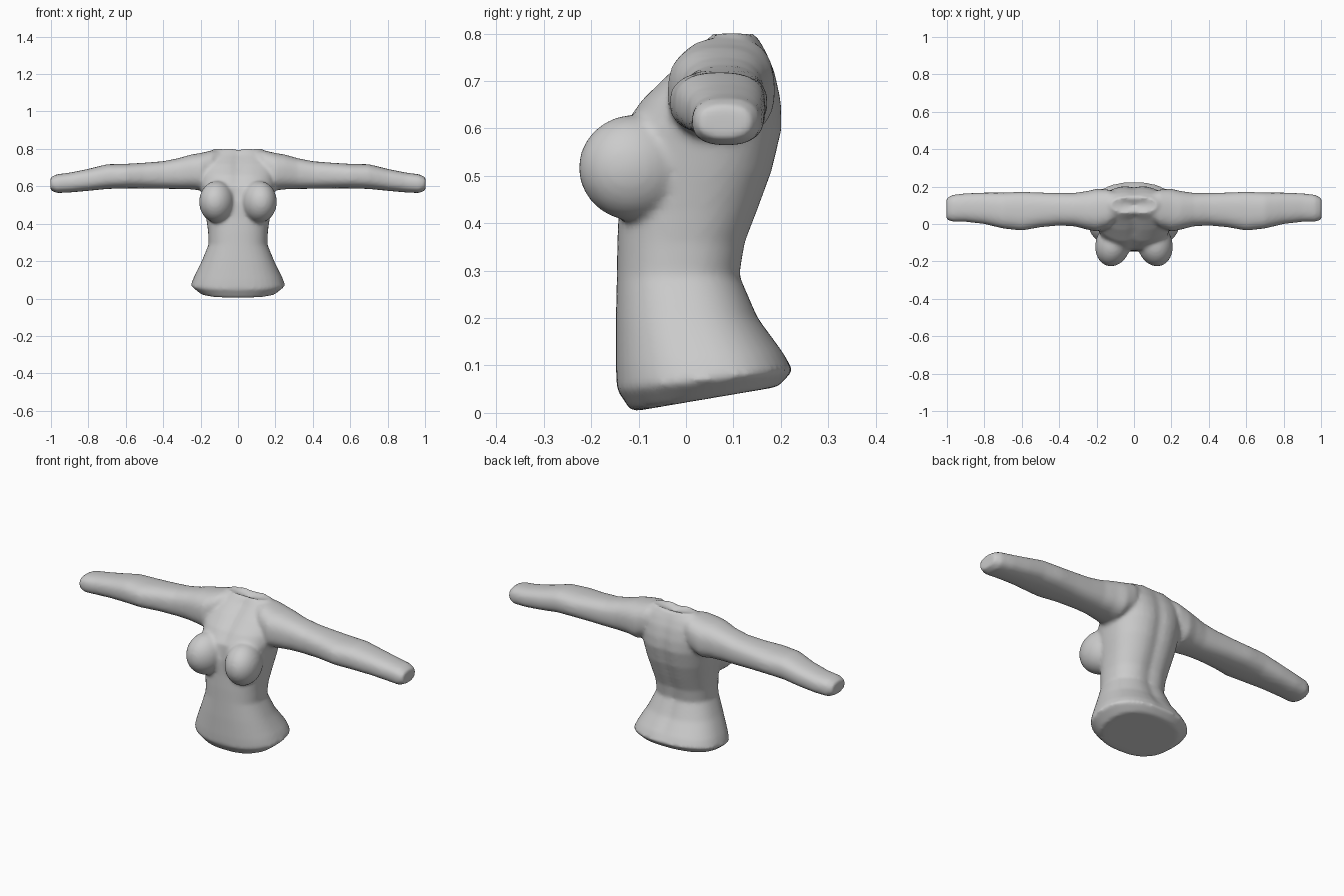
import bpy, bmesh, math
from mathutils import Matrix

N = 40
bm = bmesh.new()


def loft(rings, cap_dip=0.0):
    """Skin closed rings of points and cap both ends with a centre point."""
    loops = [[bm.verts.new(p) for p in r] for r in rings]
    for a, b in zip(loops, loops[1:]):
        for i in range(len(a)):
            j = (i + 1) % len(a)
            bm.faces.new((a[i], a[j], b[j], b[i]))
    for loop, dip in ((loops[0], 0.0), (loops[-1], cap_dip)):
        c = sum((v.co for v in loop), loop[0].co * 0) / len(loop)
        c.z -= dip
        mid = bm.verts.new(c)
        for i in range(len(loop)):
            bm.faces.new((loop[i], loop[(i + 1) % len(loop)], mid))


def oval(e):
    """Unit superellipse points."""
    for i in range(N):
        t = 2 * math.pi * i / N
        c, s = math.cos(t), math.sin(t)
        yield math.copysign(abs(c) ** e, c), math.copysign(abs(s) ** e, s)


# Torso rings: height, tilt, half width, front y, back y, front and spine groove
torso = [
    (0.022, 0.17, 0.200, -0.115, 0.195, 0.0, 0.0),
    (0.065, 0.11, 0.253, -0.146, 0.226, 0.0, 0.0),
    (0.110, 0.08, 0.237, -0.148, 0.208, 0.0, 0.005),
    (0.200, 0.00, 0.194, -0.148, 0.156, 0.0, 0.010),
    (0.290, 0.00, 0.157, -0.146, 0.118, 0.0, 0.010),
    (0.360, 0.00, 0.160, -0.145, 0.130, 0.0, 0.012),
    (0.430, 0.00, 0.170, -0.142, 0.157, 0.0, 0.012),
    (0.510, 0.00, 0.185, -0.142, 0.186, 0.0, 0.012),
    (0.600, 0.00, 0.200, -0.140, 0.207, 0.010, 0.012),
    (0.660, 0.00, 0.205, -0.098, 0.204, 0.015, 0.010),
    (0.720, 0.00, 0.205, -0.036, 0.190, 0.020, 0.008),
    (0.765, 0.00, 0.180, 0.018, 0.170, 0.020, 0.006),
    (0.802, 0.00, 0.125, 0.055, 0.145, 0.010, 0.0),
]
rings = []
for z, tilt, w, y0, y1, groove, spine in torso:
    ring = []
    for u, v in oval(0.85):
        x, y = w * u, (y0 + y1) / 2 + (y1 - y0) / 2 * v
        g = math.exp(-(x / 0.035) ** 2)
        y += groove * g if v < 0 else -spine * g
        ring.append((x, y, z + tilt * y))
    rings.append(ring)
loft(rings, 0.025)

# Arm rings: x, lower z, upper z, front y, back y
arm = [
    (0.08, 0.64, 0.795, 0.03, 0.165),
    (0.14, 0.61, 0.792, -0.02, 0.185),
    (0.20, 0.578, 0.778, -0.040, 0.188),
    (0.25, 0.584, 0.770, -0.030, 0.176),
    (0.32, 0.586, 0.750, -0.012, 0.166),
    (0.40, 0.587, 0.734, -0.008, 0.166),
    (0.50, 0.589, 0.726, -0.017, 0.168),
    (0.60, 0.589, 0.720, -0.035, 0.172),
    (0.70, 0.586, 0.718, -0.024, 0.168),
    (0.80, 0.576, 0.693, 0.000, 0.168),
    (0.90, 0.567, 0.673, 0.012, 0.164),
    (0.97, 0.564, 0.664, 0.012, 0.156),
    (1.003, 0.580, 0.648, 0.024, 0.138),
]
for side in (-1, 1):
    loft([[(side * x, (y0 + y1) / 2 + (y1 - y0) / 2 * u,
            (z0 + z1) / 2 + (z1 - z0) / 2 * v) for u, v in oval(0.8)]
          for x, z0, z1, y0, y1 in arm])
    # Bust
    bmesh.ops.create_uvsphere(
        bm, u_segments=32, v_segments=20, radius=1,
        matrix=Matrix.Translation((side * 0.112, -0.108, 0.517))
        @ Matrix.Rotation(side * 0.25, 4, 'Z')
        @ Matrix.Diagonal((0.094, 0.120, 0.112, 1)))

# The shells meet in one continuous surface
bmesh.ops.recalc_face_normals(bm, faces=bm.faces)
mesh = bpy.data.meshes.new("fitted_top")
bm.to_mesh(mesh)
bm.free()
body = bpy.data.objects.new("fitted_top", mesh)
bpy.context.collection.objects.link(body)

grey = bpy.data.materials.new("light grey")
grey.diffuse_color = (0.6, 0.6, 0.6, 1)
mesh.materials.append(grey)

# Blend the joins
remesh = body.modifiers.new("blend", 'REMESH')
remesh.mode = 'VOXEL'
remesh.voxel_size = 0.01
remesh.use_smooth_shade = True
smooth = body.modifiers.new("soften", 'SMOOTH')
smooth.factor = 0.5
smooth.iterations = 6
